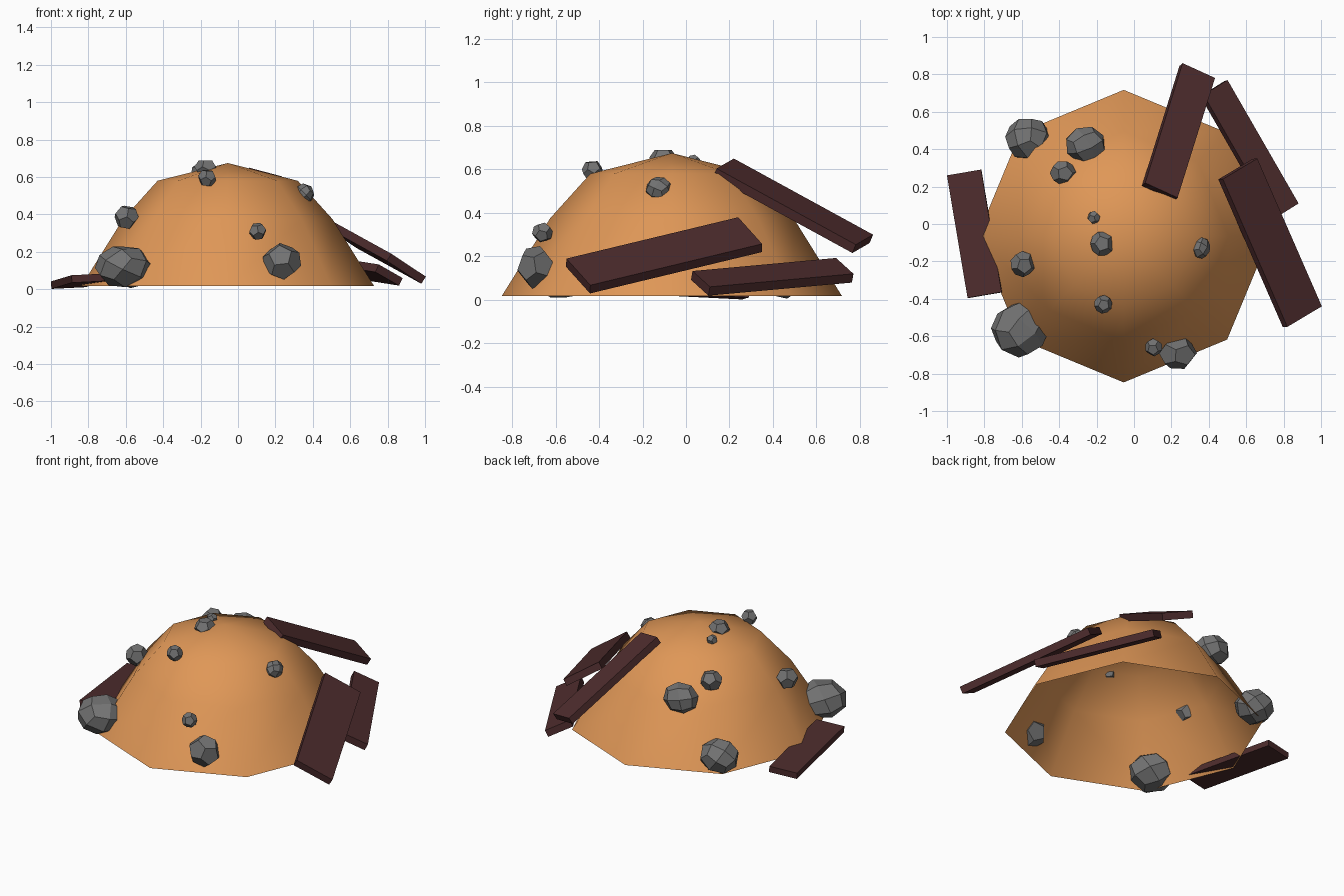
import bpy, bmesh, math
from mathutils import Vector, Euler

old = bpy.data.objects.get("Cube")
if old:
    bpy.data.objects.remove(old)


def material(name, rgb):
    m = bpy.data.materials.new(name)
    m.use_nodes = True
    m.diffuse_color = (*rgb, 1)
    m.node_tree.nodes["Principled BSDF"].inputs["Base Color"].default_value = (*rgb, 1)
    return m


DIRT = material("orange dirt", (0.74, 0.31, 0.095))
STONE = material("grey stone", (0.17, 0.17, 0.17))
WOOD = material("dark wood", (0.075, 0.025, 0.026))


def finish(bm, name, mat, smooth=False):
    mesh = bpy.data.meshes.new(name)
    bm.to_mesh(mesh)
    bm.free()
    mesh.materials.append(mat)
    for p in mesh.polygons:
        p.use_smooth = smooth
    ob = bpy.data.objects.new(name, mesh)
    bpy.context.collection.objects.link(ob)
    return ob


# Hollow eight-sided mound, open underneath
def build_mound(center, profile, apex_z, sides=8):
    bm = bmesh.new()
    rings = []
    for r, z in profile:
        rings.append([bm.verts.new((center[0] + r * math.cos(a), center[1] + r * math.sin(a), z))
                      for a in (math.tau * i / sides for i in range(sides))])
    apex = bm.verts.new((*center, apex_z))
    for i in range(sides):
        j = (i + 1) % sides
        for lo, hi in zip(rings, rings[1:]):
            bm.faces.new((lo[i], lo[j], hi[j], hi[i]))
        bm.faces.new((rings[-1][i], rings[-1][j], apex))
    return finish(bm, "dirt_mound", DIRT, smooth=True)


build_mound((-0.055, -0.065), [(0.782, 0.018), (0.56, 0.375), (0.375, 0.58)], 0.675)


# Plank: one top corner, the corner along its length, the corner across its width
def plank(name, corner, along, across, thick=0.045):
    p = Vector(corner)
    length = Vector(along) - p
    width = Vector(across) - p
    width -= width.project(length)
    n = length.cross(width).normalized()
    if n.z < 0:
        n = -n
    bm = bmesh.new()
    top = [bm.verts.new(v) for v in (p, p + length, p + length + width, p + width)]
    face = bm.faces.new(top)
    out = bmesh.ops.extrude_face_region(bm, geom=[face], use_keep_orig=True)
    moved = [g for g in out["geom"] if isinstance(g, bmesh.types.BMVert)]
    bmesh.ops.translate(bm, verts=moved, vec=-n * thick)
    bmesh.ops.recalc_face_normals(bm, faces=bm.faces)
    return finish(bm, name, WOOD)


plank("side_plank", (0.82, -0.55, 0.19), (0.475, 0.24, 0.38), (1.0, -0.43, 0.07))
plank("low_back_plank", (0.88, 0.11, 0.06), (0.5, 0.77, 0.12), (0.77, 0.0, 0.13))
plank("upper_back_plank", (0.06, 0.22, 0.65), (0.26, 0.86, 0.30), (0.23, 0.13, 0.61))
plank("right_plank", (-1.0, 0.26, 0.042), (-0.89, -0.395, 0.075), (-0.815, 0.275, 0.052), 0.04)


# Rocks: twelve-sided pebbles, or cubes rounded into 24 flat quads
def rock(name, loc, size, turn, rounded):
    bm = bmesh.new()
    if rounded:
        bmesh.ops.create_cube(bm, size=1)
        bmesh.ops.subdivide_edges(bm, edges=bm.edges, cuts=1, use_grid_fill=True)
        for v in bm.verts:
            v.co = v.co.normalized()
    else:
        ico = bmesh.new()
        bmesh.ops.create_icosphere(ico, subdivisions=1, radius=1)
        for f in ico.faces:
            bm.verts.new(f.calc_center_median().normalized())
        ico.free()
        bmesh.ops.convex_hull(bm, input=bm.verts)
        bmesh.ops.dissolve_limit(bm, angle_limit=0.05, verts=bm.verts, edges=bm.edges)
    rot = Euler((turn, turn * 0.6, turn * 1.7))
    for v in bm.verts:
        v.co.rotate(rot)
        v.co = Vector(loc) + Vector(c * s for c, s in zip(v.co, size))
    bmesh.ops.recalc_face_normals(bm, faces=bm.faces)
    return finish(bm, name, STONE)


rock("front_boulder", (-0.61, -0.565, 0.12), (0.155, 0.15, 0.118), 0.5, True)
rock("back_boulder", (-0.565, 0.455, 0.115), (0.125, 0.118, 0.11), 0.9, True)
rock("back_stone", (-0.26, 0.425, 0.41), (0.113, 0.1, 0.095), 0.3, True)
rock("front_stone", (0.235, -0.69, 0.15), (0.105, 0.09, 0.1), 0.4, False)
rock("left_stone", (0.355, -0.125, 0.51), (0.053, 0.062, 0.057), 0.7, True)
rock("right_stone", (-0.595, -0.215, 0.385), (0.068, 0.07, 0.068), 0.2, False)
rock("rear_pebble", (-0.38, 0.275, 0.5), (0.07, 0.065, 0.065), 1.1, False)
rock("top_stone", (-0.17, -0.105, 0.645), (0.065, 0.068, 0.055), 0.0, False)
rock("top_pebble", (-0.215, 0.035, 0.635), (0.035, 0.035, 0.033), 0.6, False)
rock("upper_front_pebble", (-0.165, -0.43, 0.595), (0.05, 0.05, 0.05), 0.1, False)
rock("lower_front_pebble", (0.105, -0.66, 0.31), (0.048, 0.048, 0.048), 0.8, False)
